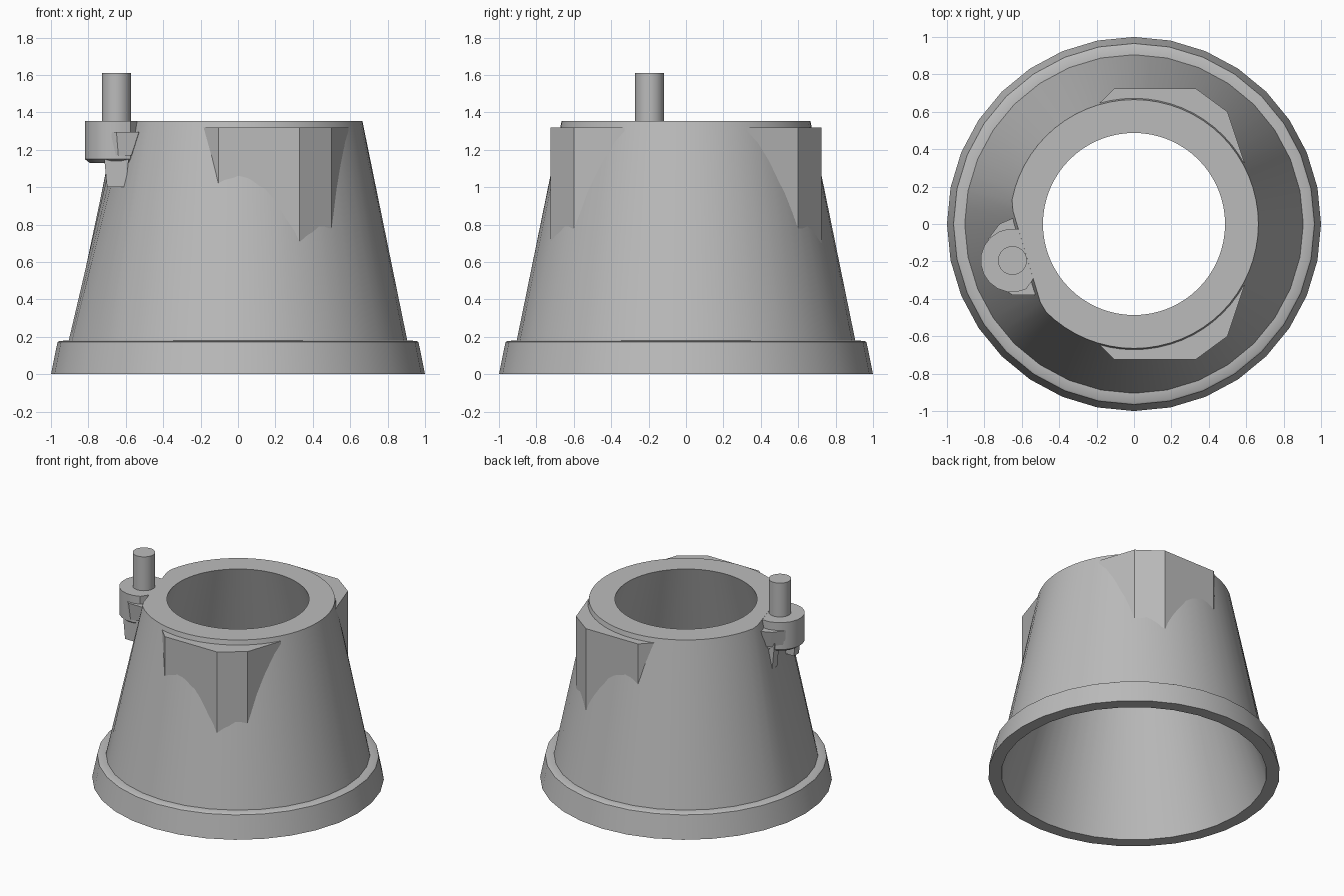
import bpy, bmesh, math
from mathutils import Vector

cube = bpy.data.objects.get("Cube")
if cube:
    bpy.data.objects.remove(cube)

grey = bpy.data.materials.new("plain grey")
grey.use_nodes = True
grey.diffuse_color = (0.5, 0.5, 0.5, 1)
grey.node_tree.nodes["Principled BSDF"].inputs["Base Color"].default_value = (0.5, 0.5, 0.5, 1)


def finish(name, bm, smooth=None):
    bmesh.ops.recalc_face_normals(bm, faces=bm.faces)
    mesh = bpy.data.meshes.new(name)
    bm.to_mesh(mesh)
    bm.free()
    mesh.materials.append(grey)
    obj = bpy.data.objects.new(name, mesh)
    bpy.context.collection.objects.link(obj)
    if smooth:
        bpy.ops.object.select_all(action="DESELECT")
        obj.select_set(True)
        bpy.context.view_layer.objects.active = obj
        bpy.ops.object.shade_smooth_by_angle(angle=math.radians(smooth))
    return obj


def bridge(bm, rings):
    for a, b in zip(rings, rings[1:]):
        n = len(a)
        for i in range(n):
            j = (i + 1) % n
            bm.faces.new((a[i], a[j], b[j], b[i]))


def prism(name, outlines, smooth=None):
    """Capped solid through a stack of (points, z) outlines."""
    bm = bmesh.new()
    rings = [[bm.verts.new((x, y, z)) for x, y in pts] for pts, z in outlines]
    bridge(bm, rings)
    bm.faces.new(rings[0])
    bm.faces.new(rings[-1])
    return finish(name, bm, smooth)


def circle(cx, cy, r, n):
    return [(cx + r * math.cos(math.tau * i / n), cy + r * math.sin(math.tau * i / n))
            for i in range(n)]


# Hollow tapered body: turned shell, flattened at the top beside the pin bracket
TOP = 1.355
SIDES = 64
coarse = math.cos(math.pi / (SIDES / 2))
flat_dir = Vector((-0.958, -0.287))
profile = [(0.91, 0), (1.0, 0), (0.965, 0.172), (0.955, 0.178), (0.905, 0.18), (0.665, TOP), (0.487, TOP)]
bm = bmesh.new()
rings = []
for r, z in profile:
    ring = []
    for i in range(SIDES):
        a = math.tau * i / SIDES
        k = r * coarse if i % 2 and z < 1 else r
        p = Vector((k * math.cos(a), k * math.sin(a)))
        if r == 0.665:
            p -= flat_dir * max(0, p.dot(flat_dir) - 0.6)
        ring.append(bm.verts.new((p.x, p.y, z)))
    rings.append(ring)
bridge(bm, rings + rings[:1])
finish("tapered_body", bm, 30)


# Faceted shoulders: upright flats that run out into the sloping wall
def wall_height(r):
    return 0.18 + (0.905 - r) / 0.2043


outline = [(-0.185, 0.645), (-0.105, 0.725), (0.33, 0.725), (0.5, 0.6), (0.59, 0.33)]
for name, side in (("front_shoulder", -1), ("back_shoulder", 1)):
    bm = bmesh.new()
    sections = []
    for x, y in outline:
        r = math.hypot(x, y)
        k = 0.6 / r
        low = min(wall_height(r) - 0.03, 1.27)
        corners = ((x, y, 1.32), (x, y, low), (x * k, y * k, 1.25), (x * k, y * k, 1.32))
        sections.append([bm.verts.new((px, side * py, pz)) for px, py, pz in corners])
    bridge(bm, sections)
    bm.faces.new(sections[0])
    bm.faces.new(sections[-1])
    finish(name, bm)

# Pin and its rounded bracket
px, py = -0.65, -0.195
prism("pin", [(circle(px, py, 0.077, 32), 1.3), (circle(px, py, 0.077, 32), 1.61)], 40)


def boss(r):
    arc = [(px + r * math.cos(a), py + r * math.sin(a))
           for a in (math.radians(80 + 18 * i) for i in range(13))]
    return arc + [(-0.53, -0.28), (-0.52, -0.1), (-0.6, -0.06)]


prism("pin_boss", [(boss(0.145), 1.13), (boss(0.17), 1.15), (boss(0.17), TOP - 0.001)], 30)

# Lower wings joining the boss to the wall on each side
prism("front_wing", [([(-0.77, -0.3), (-0.64, -0.37), (-0.57, -0.36), (-0.5, -0.25)], 1.17),
                     ([(-0.79, -0.28), (-0.65, -0.38), (-0.53, -0.38), (-0.5, -0.25)], 1.295)])
prism("back_wing", [([(-0.77, -0.08), (-0.69, -0.02), (-0.64, 0.01), (-0.55, -0.06)], 1.17),
                    ([(-0.78, -0.08), (-0.72, 0.0), (-0.65, 0.03), (-0.55, -0.06)], 1.295)])

# Struts under the boss
for name, y in (("front_strut", -0.32), ("back_strut", -0.06)):
    prism(name, [([(-0.70, y - 0.03), (-0.6, y - 0.03), (-0.6, y + 0.03), (-0.70, y + 0.03)], 1.0),
                 ([(-0.72, y - 0.03), (-0.58, y - 0.03), (-0.58, y + 0.03), (-0.72, y + 0.03)], 1.2)])
